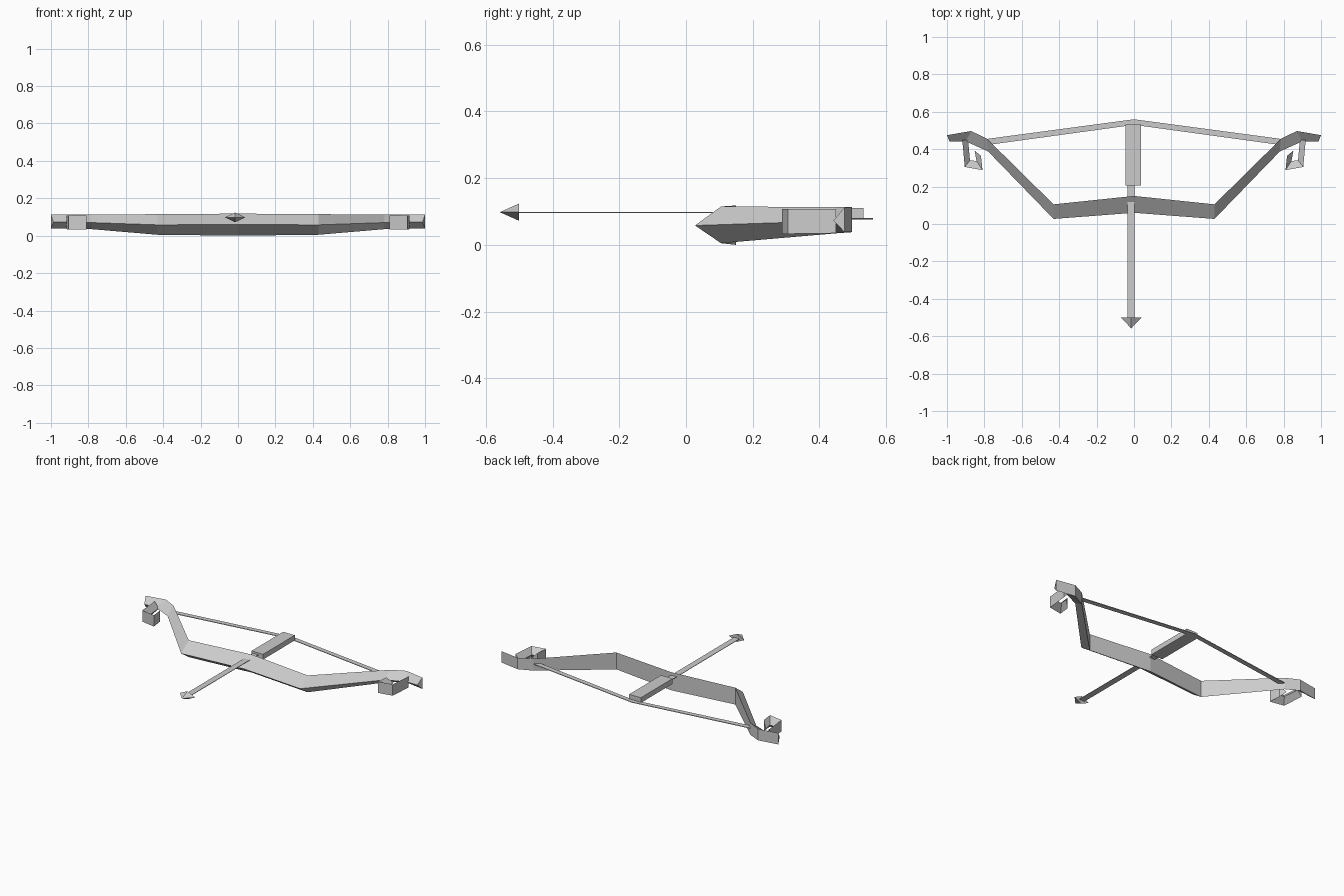
import bpy

# Remove the default cube
cube = bpy.data.objects.get("Cube")
if cube:
    bpy.data.objects.remove(cube, do_unlink=True)

grey = bpy.data.materials.new("plain_grey")
grey.use_nodes = True
grey.diffuse_color = (0.6, 0.6, 0.6, 1)
grey.node_tree.nodes["Principled BSDF"].inputs["Base Color"].default_value = (0.6, 0.6, 0.6, 1)


def add_mesh(name, verts, faces, mirrored=False):
    mesh = bpy.data.meshes.new(name)
    mesh.from_pydata(verts, [], faces)
    mesh.materials.append(grey)
    obj = bpy.data.objects.new(name, mesh)
    bpy.context.collection.objects.link(obj)
    # Consistent outward normals
    bpy.context.view_layer.objects.active = obj
    obj.select_set(True)
    bpy.ops.object.mode_set(mode='EDIT')
    bpy.ops.mesh.select_all(action='SELECT')
    bpy.ops.mesh.normals_make_consistent(inside=False)
    bpy.ops.object.mode_set(mode='OBJECT')
    obj.select_set(False)
    if mirrored:
        obj.modifiers.new("Mirror", 'MIRROR').use_clip = True
    return obj


def wedge_loft(name, stations, start_cap):
    """Triangular bar: each station is flat-side xy, ridge xy, low z, ridge z, top z."""
    verts, faces = [], []
    for flat, ridge, low, mid, top in stations:
        verts += [(*flat, top), (*ridge, mid), (*flat, low)]
    for s in range(0, len(verts) - 3, 3):
        for k in range(3):
            n = (k + 1) % 3
            faces.append((s + k, s + n, s + n + 3, s + k + 3))
    faces.append(tuple(range(len(verts) - 3, len(verts))))
    if start_cap:
        faces.append((0, 1, 2))
    return add_mesh(name, verts, faces, mirrored=True)


def box(name, x, y, z):
    verts = [(a, b, c) for a in x for b in y for c in z]
    faces = [(0, 1, 3, 2), (4, 6, 7, 5), (0, 4, 5, 1),
             (2, 3, 7, 6), (0, 2, 6, 4), (1, 5, 7, 3)]
    return add_mesh(name, verts, faces)


# Bow limbs: flat back, ridged front, recurved tips
wedge_loft("bow_limbs", [
    ((0, 0.15), (0, 0.06), 0.0, 0.06, 0.118),
    ((0.43, 0.105), (0.43, 0.027), 0.005, 0.058, 0.115),
    ((0.785, 0.455), (0.78, 0.388), 0.035, 0.07, 0.113),
    ((0.87, 0.497), (0.9, 0.442), 0.038, 0.073, 0.113),
    ((1.0, 0.475), (0.987, 0.442), 0.038, 0.073, 0.112),
], start_cap=False)

# Small hooks under the tips: flat outside, ridged inside
wedge_loft("tip_hooks", [
    ((0.918, 0.45), (0.887, 0.45), 0.035, 0.07, 0.107),
    ((0.905, 0.305), (0.877, 0.34), 0.033, 0.07, 0.107),
    ((0.81, 0.288), (0.842, 0.337), 0.033, 0.07, 0.107),
    ((0.818, 0.364), (0.852, 0.392), 0.035, 0.07, 0.107),
], start_cap=True)

# Bow string: thin flat ribbon
s_lo, s_hi = 0.076, 0.08
ribbon = [(0, 0.53), (0.765, 0.425), (0.785, 0.455), (0, 0.56)]
add_mesh("bow_string",
         [(x, y, z) for z in (s_lo, s_hi) for x, y in ribbon],
         [(0, 1, 2, 3), (4, 5, 6, 7), (0, 1, 5, 4), (1, 2, 6, 5), (2, 3, 7, 6)],
         mirrored=True)

# Stock and arrow
box("stock", (-0.046, 0.038), (0.205, 0.532), (0.076, 0.11))
box("arrow_shaft", (-0.036, 0.004), (-0.5, 0.21), (0.095, 0.098))
cx, cz = -0.015, 0.098
add_mesh("arrow_head",
         [(cx - 0.055, -0.5, cz), (cx, -0.5, cz + 0.026), (cx + 0.055, -0.5, cz),
          (cx, -0.5, cz - 0.026), (cx, -0.558, cz)],
         [(0, 1, 2, 3), (0, 1, 4), (1, 2, 4), (2, 3, 4), (3, 0, 4)])
